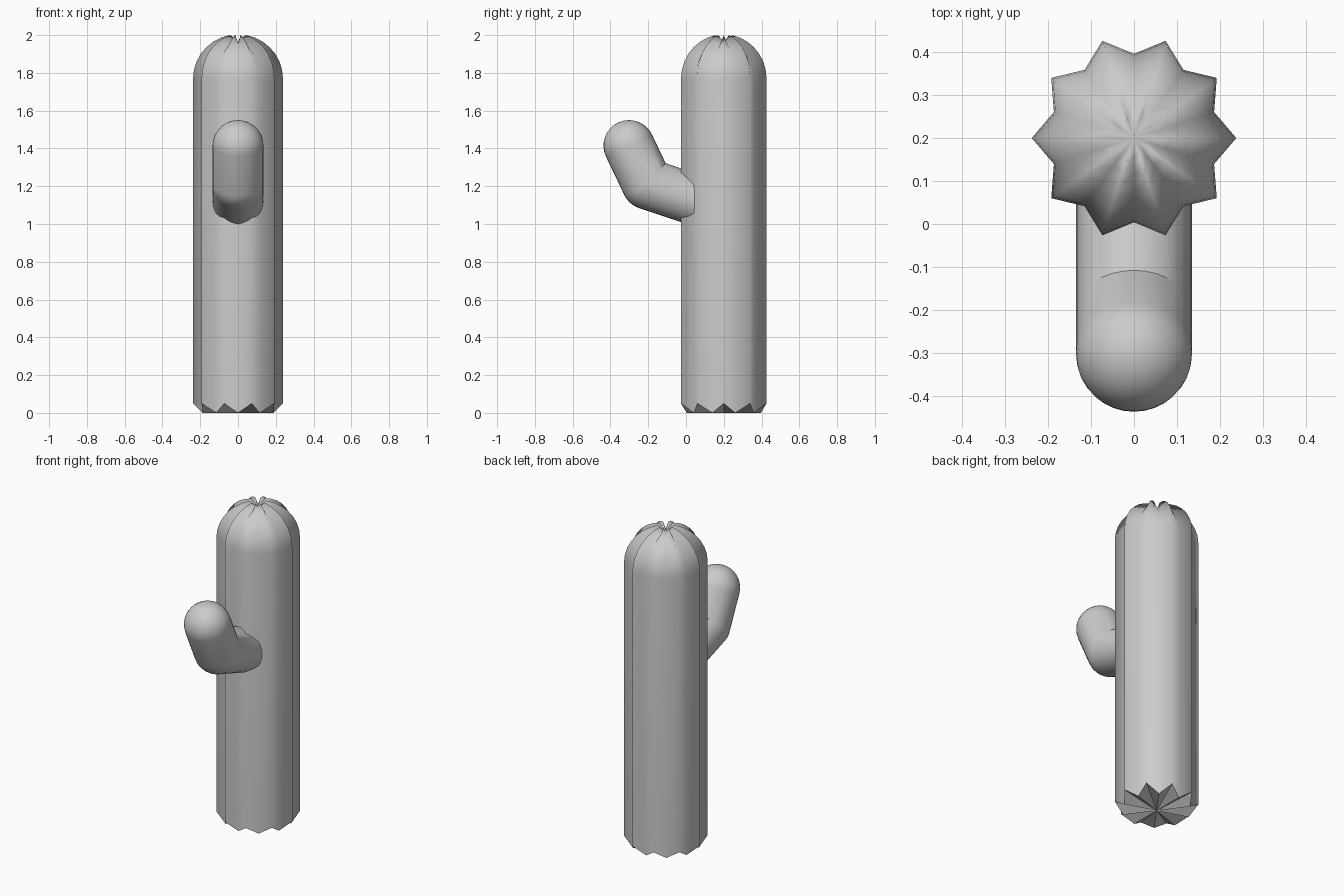
import bpy, bmesh
from math import sin, cos, pi, radians
from mathutils import Vector

if "Cube" in bpy.data.objects:
    bpy.data.objects.remove(bpy.data.objects["Cube"])


def skin(name, rings, start, end, flat_start=False):
    """Skin closed rings of points and close both ends with fans."""
    bm = bmesh.new()
    loops = [[bm.verts.new(p) for p in ring] for ring in rings]
    n = len(loops[0])
    for a, b in zip(loops, loops[1:]):
        for i in range(n):
            j = (i + 1) % n
            bm.faces.new((a[i], a[j], b[j], b[i])).smooth = True
    for loop, tip, smooth in ((loops[0], start, not flat_start), (loops[-1], end, True)):
        pole = bm.verts.new(tip)
        for i in range(n):
            bm.faces.new((loop[i], loop[(i + 1) % n], pole)).smooth = smooth
    bmesh.ops.remove_doubles(bm, verts=bm.verts, dist=1e-5)
    bmesh.ops.recalc_face_normals(bm, faces=bm.faces)
    me = bpy.data.meshes.new(name)
    bm.to_mesh(me)
    bm.free()
    ob = bpy.data.objects.new(name, me)
    bpy.context.collection.objects.link(ob)
    return ob


# Ribbed trunk: ten-pointed star section, ridges raised at the foot, domed top
RIBS, TIP, VALLEY, CY = 10, 0.238, 0.196, 0.2


def star(scale, z_tip, z_valley):
    pts = []
    for i in range(2 * RIBS):
        r, z = ((TIP, z_tip), (VALLEY, z_valley))[i % 2]
        a = pi * i / RIBS
        pts.append((r * scale * cos(a), CY + r * scale * sin(a), z))
    return pts


trunk_rings = [star(1, 0.05, 0)]
for k in range(8):
    t = pi / 2 * k / 8
    trunk_rings.append(star(cos(t), 1.77 + 0.234 * sin(t), 1.75 + 0.21 * sin(t)))
skin("trunk", trunk_rings, (0, CY, 0), (0, CY, 1.96), flat_start=True)

# Bent arm: round tube with a mitred inner elbow, rounded outer elbow and round end
R, SEG = 0.135, 32
A0, A1 = radians(161.5), radians(115.5)
X = Vector((1, 0, 0))
elbow = Vector((0, -0.205, 1.212))


def direction(a):
    return Vector((0, cos(a), sin(a)))


def inward(a):
    return Vector((0, sin(a), -cos(a)))


def circle(c, a, r=R):
    return [c + r * (cos(2 * pi * i / SEG) * X + sin(2 * pi * i / SEG) * inward(a))
            for i in range(SEG)]


mid, half = (A0 + A1) / 2, (A0 - A1) / 2
mitre = [elbow + R * (cos(2 * pi * i / SEG) * X + sin(2 * pi * i / SEG) * inward(mid) / cos(half))
         for i in range(SEG)]
base = elbow - 0.30 * direction(A0)
tip = elbow + 0.225 * direction(A1)

arm_rings = [circle(base, A0)]
for k in range(6):
    a = A0 + (A1 - A0) * k / 5
    ring = circle(elbow, a)
    arm_rings.append([mitre[i] if 0 < i < SEG // 2 else ring[i] for i in range(SEG)])
for k in range(8):
    t = pi / 2 * k / 8
    arm_rings.append(circle(tip + R * sin(t) * direction(A1), A1, R * cos(t)))
arm = skin("arm", arm_rings, base, tip + R * direction(A1))

# Keep the elbow crease and the hidden base edge crisp
bpy.context.view_layer.objects.active = arm
arm.select_set(True)
bpy.ops.object.shade_smooth_by_angle(angle=radians(30))
